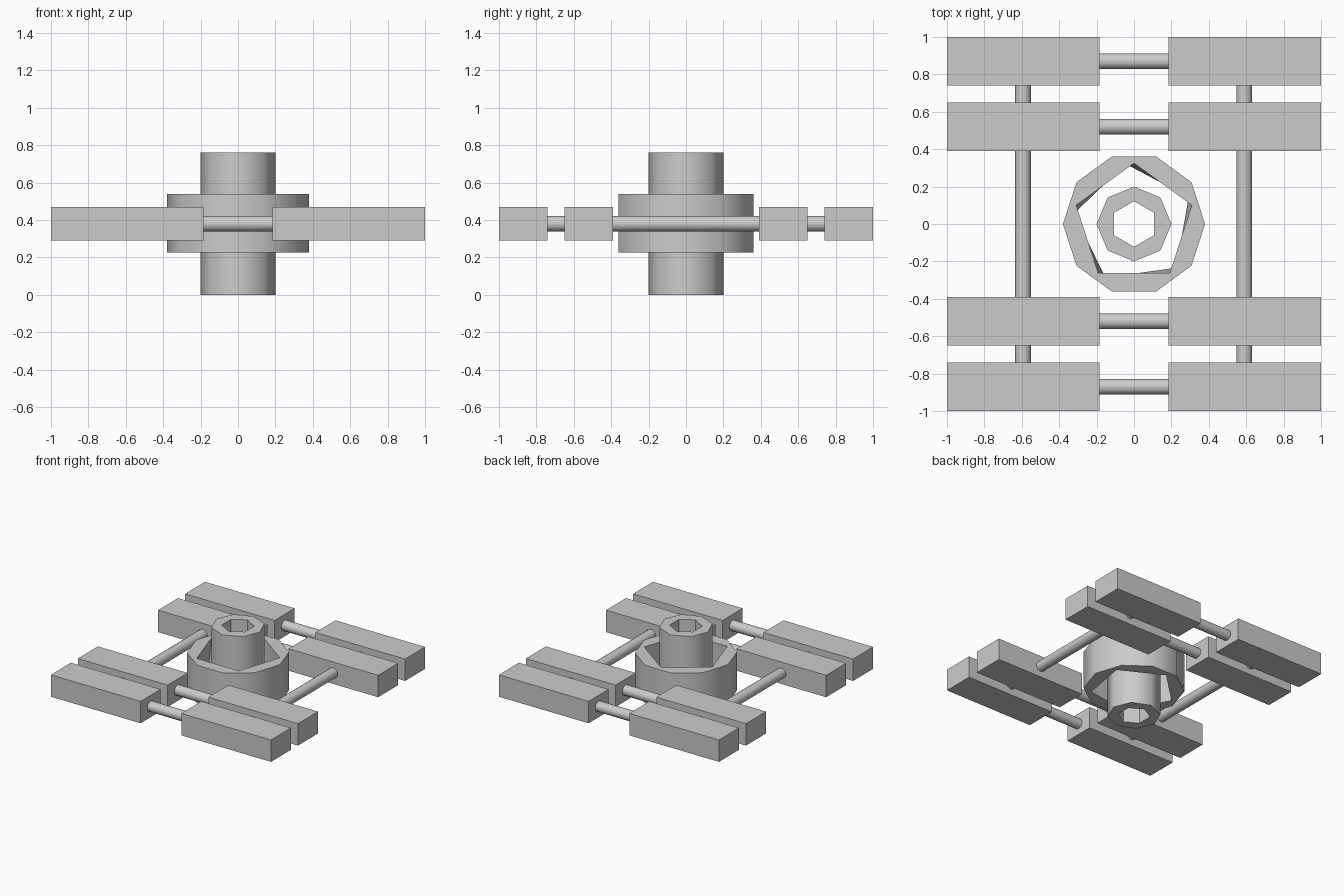
import bpy, bmesh
from math import radians, cos, sin, pi
from mathutils import Matrix

if "Cube" in bpy.data.objects:
    bpy.data.objects.remove(bpy.data.objects["Cube"])


def finish(name, bm, smooth=None):
    bmesh.ops.recalc_face_normals(bm, faces=bm.faces)
    me = bpy.data.meshes.new(name)
    bm.to_mesh(me)
    bm.free()
    ob = bpy.data.objects.new(name, me)
    bpy.context.collection.objects.link(ob)
    if smooth:
        bpy.ops.object.select_all(action='DESELECT')
        ob.select_set(True)
        bpy.context.view_layer.objects.active = ob
        bpy.ops.object.shade_smooth_by_angle(angle=radians(smooth))
    return ob


def box(name, lo, hi):
    bm = bmesh.new()
    bmesh.ops.create_cube(bm, size=1)
    for v in bm.verts:
        v.co = [l + (c + 0.5) * (h - l) for l, h, c in zip(lo, hi, v.co)]
    return finish(name, bm)


def rod(name, centre, half, axis, r=0.042):
    bm = bmesh.new()
    rot = Matrix.Rotation(pi / 2, 4, 'Y' if axis == 'x' else 'X')
    bmesh.ops.create_cone(bm, cap_ends=True, segments=16, radius1=r, radius2=r,
                          depth=2 * half, matrix=Matrix.Translation(centre) @ rot)
    return finish(name, bm, 40)


def loop(bm, n, r, start, z):
    return [bm.verts.new((r * cos(radians(start) + 2 * pi * i / n),
                          r * sin(radians(start) + 2 * pi * i / n), z)) for i in range(n)]


def edges_of(bm, vs):
    return [bm.edges.get((a, b)) or bm.edges.new((a, b)) for a, b in zip(vs, vs[1:] + vs[:1])]


def faceted_tube(name, n_out, r_out, n_in, r_in, in_top, in_bottom, z0, z1):
    """Tube whose hole has fewer sides than its outside."""
    bm = bmesh.new()
    ot, ob = loop(bm, n_out, r_out, 0, z1), loop(bm, n_out, r_out, 0, z0)
    it, ib = loop(bm, n_in, r_in, in_top, z1), loop(bm, n_in, r_in, in_bottom, z0)
    for a, b in ((ot, ob), (it, ib)):
        for i in range(len(a)):
            j = (i + 1) % len(a)
            if a is ot:
                bm.faces.new((a[i], a[j], b[j], b[i]))
            else:
                bm.faces.new((a[i], a[j], b[i]))
                bm.faces.new((a[j], b[j], b[i]))
    # flat annular rims
    for o, i in ((ot, it), (ob, ib)):
        bmesh.ops.triangle_fill(bm, use_beauty=True,
                                edges=edges_of(bm, o) + edges_of(bm, i))
    return finish(name, bm, 50)


# eight rectangular blocks and the short rods joining each pair
for i, (y0, y1) in enumerate([(0.74, 1.0), (0.39, 0.65), (-0.65, -0.39), (-1.0, -0.74)]):
    box(f"left_block_{i}", (-1.0, y0, 0.29), (-0.185, y1, 0.47))
    box(f"right_block_{i}", (0.185, y0, 0.29), (1.0, y1, 0.47))
    rod(f"cross_rod_{i}", (0, (y0 + y1) / 2, 0.38), 0.22, 'x')

# long side rods
for side, x in (("left", -0.593), ("right", 0.59)):
    rod(f"{side}_side_rod", (x, 0, 0.38), 0.76, 'y')

# central hub: wide collar around a narrow tube
faceted_tube("hub_collar", 10, 0.38, 5, 0.325, 90, 98, 0.225, 0.54)
faceted_tube("hub_tube", 8, 0.2, 6, 0.122, 90, 90, 0.0, 0.76)
